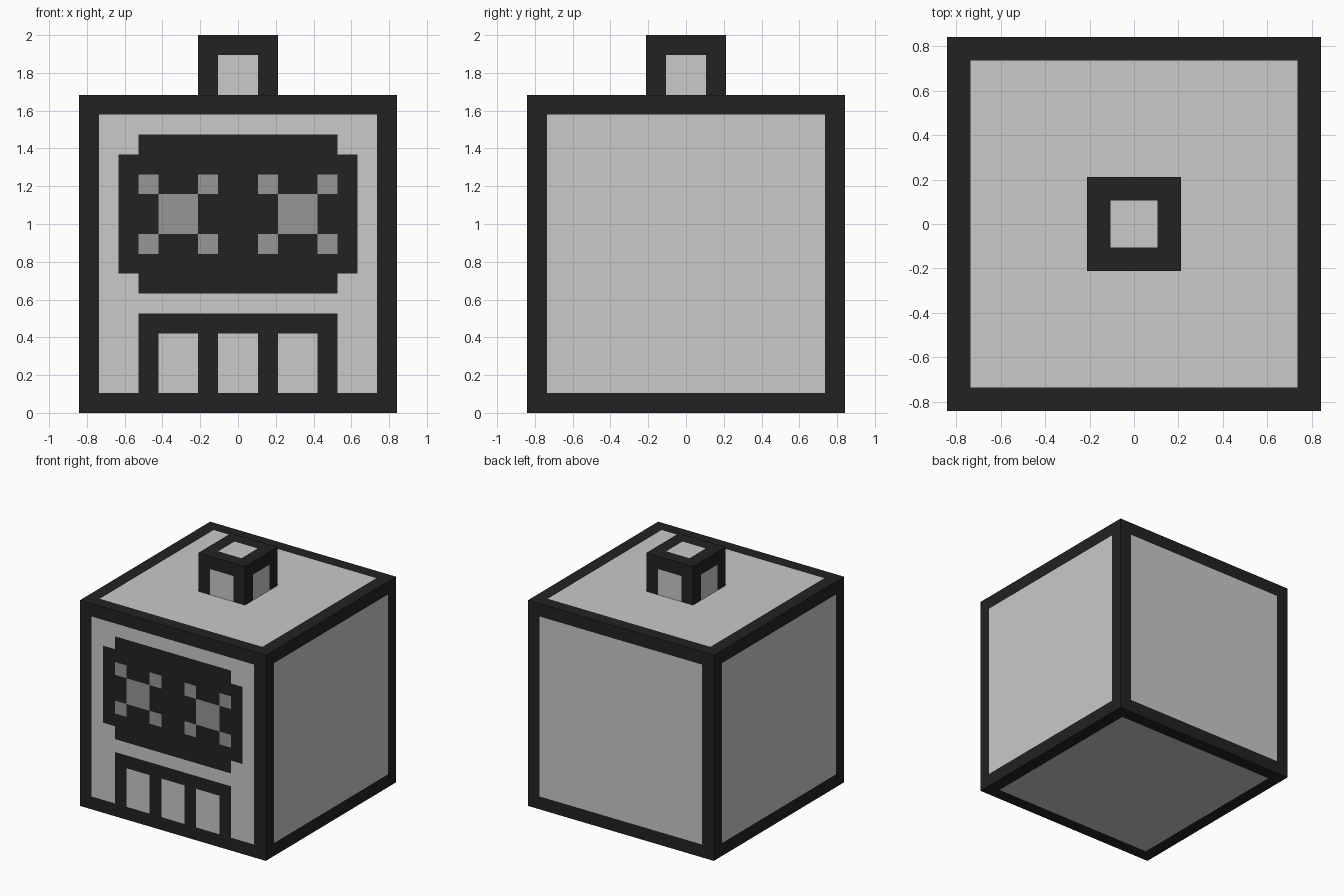
import bpy, bmesh
from mathutils import Matrix, Vector

if "Cube" in bpy.data.objects:
    bpy.data.objects.remove(bpy.data.objects["Cube"])

P = 2 / 19  # one "pixel": the whole model is 19 pixels tall


def material(name, v):
    m = bpy.data.materials.new(name)
    m.diffuse_color = (v, v, v, 1)
    m.use_nodes = True
    m.node_tree.nodes["Principled BSDF"].inputs["Base Color"].default_value = m.diffuse_color
    return m


DARK, LIGHT, GREY = 0, 1, 2
MATS = [material("charcoal", 0.016), material("light_grey", 0.585), material("mid_grey", 0.31)]


def framed_box(bm, size, bottom):
    """Cube (sizes in pixels) whose six sides are light panels with a dark one-pixel rim."""
    move = Matrix.Translation((0, 0, (bottom + size / 2) * P))
    bmesh.ops.create_cube(bm, size=size * P, matrix=move)
    panels = bm.faces[:]
    rims = bmesh.ops.inset_individual(bm, faces=panels, thickness=P, use_even_offset=True)["faces"]
    for f in panels:
        f.material_index = LIGHT
    for f in rims:
        f.material_index = DARK


def finish(bm, name):
    me = bpy.data.meshes.new(name)
    bm.to_mesh(me)
    bm.free()
    for m in MATS:
        me.materials.append(m)
    ob = bpy.data.objects.new(name, me)
    bpy.context.collection.objects.link(ob)


def front_colour(x, z):
    """Colour of a front pixel; x is mirrored, both in pixels."""
    x = abs(x)
    # X-shaped eyes
    if 2 < x < 4 and 9 < z < 11:
        return GREY
    if (1 < x < 2 or 4 < x < 5) and (8 < z < 9 or 11 < z < 12):
        return GREY
    # dark visor
    if (x < 5 and 6 < z < 14) or (x < 6 and 7 < z < 13):
        return DARK
    # teeth: dark bars under a dark lip
    if x < 5 and 4 < z < 5:
        return DARK
    if (1 < x < 2 or 4 < x < 5) and z < 4:
        return DARK
    return LIGHT


# Body with the face cut into its front panel
bm = bmesh.new()
framed_box(bm, 16, 0)


def front_panel():
    return [f for f in bm.faces
            if f.calc_center_median().y < -8 * P + 1e-4 and f.material_index == LIGHT]


cuts = [(Vector((k * P, 0, 0)), Vector((1, 0, 0))) for k in range(-6, 7)]
cuts += [(Vector((0, 0, k * P)), Vector((0, 0, 1))) for k in range(2, 15)]
for co, no in cuts:
    faces = front_panel()
    edges = list({e for f in faces for e in f.edges})
    verts = list({v for f in faces for v in f.verts})
    bmesh.ops.bisect_plane(bm, geom=verts + edges + faces, dist=1e-5, plane_co=co, plane_no=no)
for f in front_panel():
    c = f.calc_center_median()
    f.material_index = front_colour(c.x / P, c.z / P)
finish(bm, "body")

# Small knob on top, sunk one pixel into the body
bm = bmesh.new()
framed_box(bm, 4, 15)
finish(bm, "top_knob")
